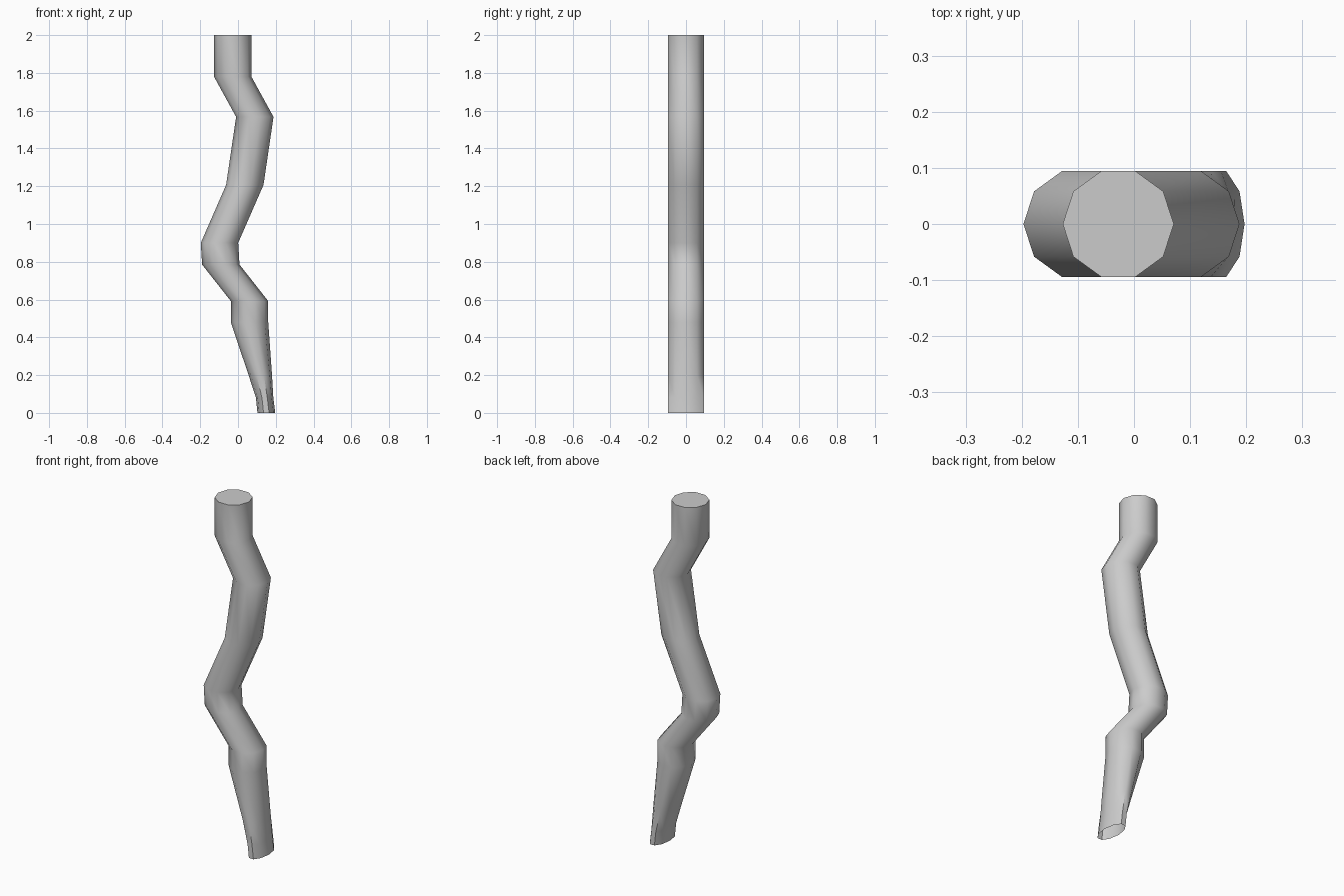
import bpy, bmesh
from math import cos, sin, tau, radians

if "Cube" in bpy.data.objects:
    bpy.data.objects.remove(bpy.data.objects["Cube"])

SIDES, R = 10, 0.099

# Horizontal rings from top to bottom: height, centre x, half width in x
rings = [
    (2.0, -0.028, R), (1.78, -0.028, R), (1.567, 0.089, R), (1.207, 0.036, R),
    (0.90, -0.098, R), (0.785, -0.091, R), (0.592, 0.061, R), (0.48, 0.061, R),
    (0.20, 0.118, 0.062), (0.08, 0.141, 0.046), (0.0, 0.150, 0.047),
]

# Crooked ten-sided stem, flattened at the open lower end
bm = bmesh.new()
loops = [[bm.verts.new((cx + rx * cos(tau * i / SIDES), R * sin(tau * i / SIDES), z))
          for i in range(SIDES)] for z, cx, rx in rings]
for up, low in zip(loops, loops[1:]):
    for i in range(SIDES):
        j = (i + 1) % SIDES
        bm.faces.new((up[i], low[i], low[j], up[j]))

# Flat top cap
bm.faces.new(loops[0])

mesh = bpy.data.meshes.new("crooked_stem")
bm.to_mesh(mesh)
bm.free()
stem = bpy.data.objects.new("crooked_stem", mesh)
bpy.context.collection.objects.link(stem)

# Smooth sides, crisp rim
bpy.context.view_layer.objects.active = stem
stem.select_set(True)
bpy.ops.object.shade_smooth_by_angle(angle=radians(50))
